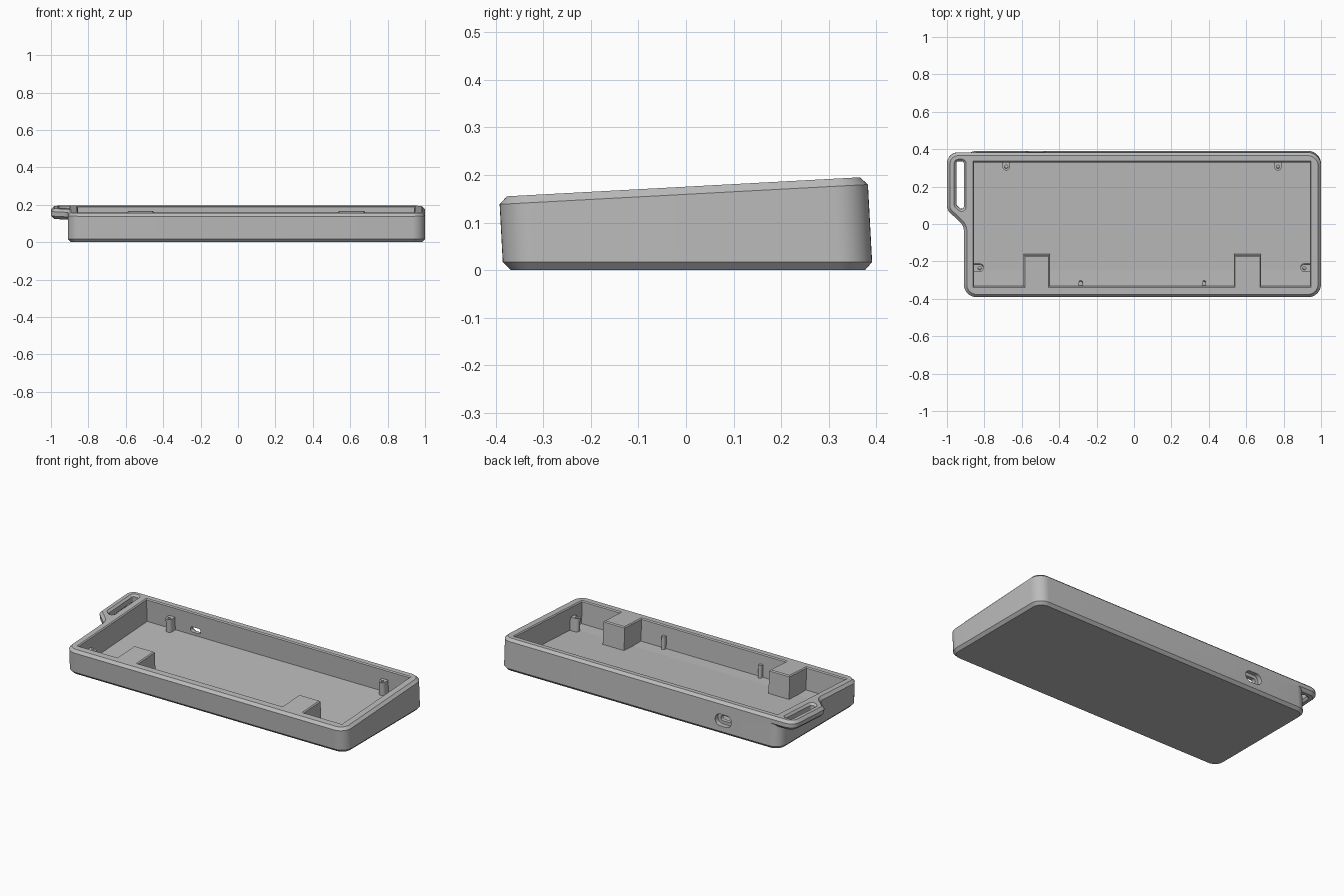
import bpy, bmesh, math
from mathutils import Vector

if "Cube" in bpy.data.objects:
    bpy.data.objects.remove(bpy.data.objects["Cube"])

TILT = math.atan(0.0538)      # slope of the rim plane, higher at the back
RIM_Z = 0.1754
SIN, COS = math.sin(TILT), math.cos(TILT)

grey = bpy.data.materials.new("plain grey")
grey.use_nodes = True
grey.diffuse_color = (0.5, 0.5, 0.5, 1)
grey.node_tree.nodes["Principled BSDF"].inputs["Base Color"].default_value = (0.5, 0.5, 0.5, 1)


def tilted(p, w):
    """Point of the rim plane moved by w along its normal."""
    return Vector((p.x, p.y * COS - w * SIN, RIM_Z + p.y * SIN + w * COS))


def level(p, z):
    """Point of the rim plane moved along its normal to height z."""
    return tilted(p, (z - RIM_Z - p.y * SIN) / COS)


def outline(corners, inset=0.0, steps=10):
    """Counter-clockwise polygon of (x, y, radius), offset inward and filleted."""
    pts = [Vector(c[:2]) for c in corners]
    loop = []
    for i, c in enumerate(corners):
        a = (pts[i] - pts[i - 1]).normalized()
        b = (pts[(i + 1) % len(pts)] - pts[i]).normalized()
        na, nb = Vector((-a.y, a.x)), Vector((-b.y, b.x))
        p = pts[i] + (na + nb) * inset / (1 + na.dot(nb))
        turn = math.atan2(a.cross(b), a.dot(b))
        side = 1 if turn > 0 else -1
        if c[2] == 0:
            loop.append(p)
            continue
        r = max(c[2] - side * inset, 0.001)
        centre = p + (na + nb) * side * r / (1 + na.dot(nb))
        start = -na * side * r
        for k in range(steps + 1):
            t = turn * k / steps
            loop.append(centre + Vector((start.x * math.cos(t) - start.y * math.sin(t),
                                         start.x * math.sin(t) + start.y * math.cos(t))))
    return loop


def loft(name, loops):
    """Solid through equal-length loops, listed from bottom to top."""
    bm = bmesh.new()
    rings = [[bm.verts.new(p) for p in loop] for loop in loops]
    n = len(rings[0])
    for lo, hi in zip(rings, rings[1:]):
        for i in range(n):
            j = (i + 1) % n
            bm.faces.new((lo[i], lo[j], hi[j], hi[i]))
    bm.faces.new(rings[0][::-1])
    bm.faces.new(rings[-1])
    bmesh.ops.recalc_face_normals(bm, faces=bm.faces)
    mesh = bpy.data.meshes.new(name)
    bm.to_mesh(mesh)
    bm.free()
    obj = bpy.data.objects.new(name, mesh)
    bpy.context.collection.objects.link(obj)
    mesh.materials.append(grey)
    return obj


def prism(name, corners, levels):
    """Loft of one outline through (inset, w) pairs."""
    return loft(name, [[tilted(p, w) for p in outline(corners, i)] for i, w in levels])


def combine(target, tool, operation):
    mod = target.modifiers.new(operation, "BOOLEAN")
    mod.operation, mod.solver, mod.object = operation, "EXACT", tool
    bpy.context.view_layer.objects.active = target
    bpy.ops.object.modifier_apply(modifier=mod.name)
    bpy.data.objects.remove(tool)


def smooth(obj):
    bpy.ops.object.select_all(action="DESELECT")
    obj.select_set(True)
    bpy.context.view_layer.objects.active = obj
    bpy.ops.object.shade_smooth_by_angle(angle=math.radians(25))


# Case body: walls square to the sloped rim, flat chamfered base
L, R, F, B = -0.91, 1.0, -0.393, 0.382
CH = 0.016
body = [(L, F, 0.07), (R, F, 0.07), (R, B, 0.07), (L, B, 0.07)]
case = loft("case", [
    [level(p, 0) for p in outline(body, CH)],
    [level(p, 0.017) for p in outline(body)],
    [tilted(p, -CH) for p in outline(body)],
    [tilted(p, 0) for p in outline(body, CH)]])

# Strap loop at the back right corner, with a chamfered slot
loop_shape = [(-0.82, B, 0), (-1.0, B, 0.06), (-1.0, 0.075, 0.05),
              (L, -0.01, 0.06), (L, -0.08, 0), (-0.82, -0.08, 0)]
lug = prism("strap_loop", loop_shape, [(CH, -0.056), (0, -0.04), (0, -CH), (CH, 0)])
combine(case, lug, "UNION")
slot_shape = [(-0.91, 0.335, 0.012), (-0.95, 0.335, 0.012), (-0.95, 0.10, 0.012), (-0.91, 0.065, 0.012)]
slot = prism("slot_cutter", slot_shape,
             [(-0.016, -0.06), (0, -0.044), (0, -0.012), (-0.02, 0.008)])
combine(case, slot, "DIFFERENCE")

# Cavity, leaving two blocks standing at the front wall
IL, IR, IF, IB, BLOCK = -0.855, 0.94, -0.333, 0.33, -0.168
cavity_shape = [(IL, IF, 0)]
for x0, x1 in ((-0.59, -0.45), (0.535, 0.68)):
    cavity_shape += [(x0, IF, 0), (x0, BLOCK, 0), (x1, BLOCK, 0), (x1, IF, 0)]
cavity_shape += [(IR, IF, 0), (IR, IB, 0), (IL, IB, 0)]
cavity = prism("cavity_cutter", cavity_shape, [(0, -0.142), (0, -0.006), (-0.016, 0.01)])
combine(case, cavity, "DIFFERENCE")

# Cable port through the back wall: wide recess and a narrow opening
for width, height, y0, y1 in ((0.11, 0.07, 0.36, 0.45), (0.07, 0.032, 0.28, 0.45)):
    w, h, r = width / 2, height / 2, height / 2 - 0.001
    ring = outline([(-w, -h, r), (w, -h, r), (w, h, r), (-w, h, r)])
    port = loft("port_cutter", [[Vector((p.x - 0.525, y, p.y + 0.085)) for p in ring] for y in (y0, y1)])
    combine(case, port, "DIFFERENCE")
smooth(case)

# Level strip of floor along the front
strip = [(IL - 0.01, -0.36), (IR + 0.01, -0.36), (IR + 0.01, -0.24), (IL - 0.01, -0.24)]
loft("front_floor", [[Vector((x, y, z)) for x, y in strip] for z in (0.008, 0.02)])


# Mounting posts, each joined to the nearest wall
def post(name, x, y, r, direction, reach, drilled):
    d = Vector(direction)
    side = Vector((d.y, -d.x))
    corners = []
    for a, b, rad in ((-r, -r, r * 0.99), (-r, r, r * 0.99), (reach, r, 0), (reach, -r, 0)):
        p = Vector((x, y)) + d * a + side * b
        corners.append((p.x, p.y, rad))
    obj = prism(name, corners, [(0, -0.148), (0, -0.062)])
    if drilled:
        h = r * 0.45
        hole = [(x - h, y - h, h * 0.99), (x + h, y - h, h * 0.99),
                (x + h, y + h, h * 0.99), (x - h, y + h, h * 0.99)]
        combine(obj, prism("hole_cutter", hole, [(0, -0.12), (0, -0.05)]), "DIFFERENCE")
    smooth(obj)


for tag, x in (("right", -0.683), ("left", 0.77)):
    post("back_post_" + tag, x, 0.303, 0.02, (0, 1), 0.035, True)
for tag, x, d in (("right", -0.825, -1), ("left", 0.91, 1)):
    post("side_post_" + tag, x, -0.24, 0.02, (d, 0), 0.04, True)
for tag, x in (("right", -0.285), ("left", 0.374)):
    post("front_pin_" + tag, x, -0.321, 0.011, (0, -1), 0.025, False)
